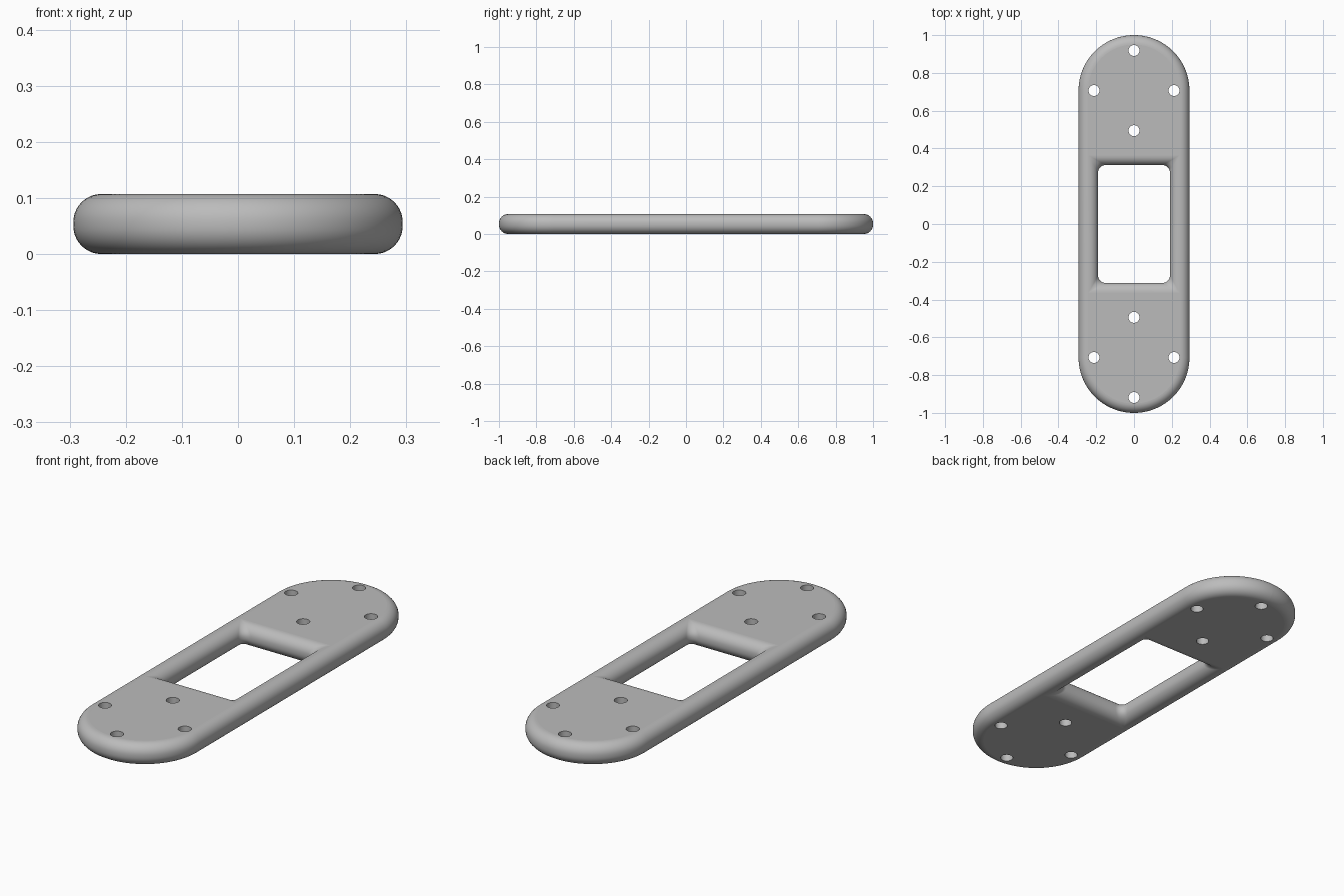
import bpy, bmesh
from math import sin, cos, pi

cube = bpy.data.objects.get("Cube")
if cube:
    bpy.data.objects.remove(cube, do_unlink=True)

HALF_W, END_Y, THICK, FILLET = 0.2935, 0.7065, 0.107, 0.05
WIN_X, WIN_Y, WIN_CORNER = 0.19, 0.312, 0.04
HOLE_R, HOLE_RING = 0.029, 0.212
STEPS = 10


def rounded_rect(hx, hy, r, seg):
    """Outline of a rectangle with rounded corners, counter-clockwise."""
    pts = []
    for i, (sx, sy) in enumerate([(1, 1), (-1, 1), (-1, -1), (1, -1)]):
        for k in range(seg + 1):
            a = (i + k / seg) * pi / 2
            pts.append((sx * (hx - r) + r * cos(a), sy * (hy - r) + r * sin(a)))
    return pts


def fillet_levels():
    """Pairs of (inset, height) from bottom to top around a rounded edge."""
    arc = [k / STEPS * pi / 2 for k in range(STEPS + 1)]
    low = [(FILLET * (1 - sin(a)), FILLET * (1 - cos(a))) for a in arc]
    return low + [(i, THICK - z) for i, z in reversed(low)]


def loft(bm, levels):
    """Wall through (outline, height) levels; returns bottom and top edges."""
    rings = [[bm.verts.new((x, y, z)) for x, y in pts] for pts, z in levels]
    n = len(rings[0])
    for a, b in zip(rings, rings[1:]):
        for i in range(n):
            j = (i + 1) % n
            bm.faces.new((a[i], a[j], b[j], b[i])).smooth = True
    return [[bm.edges.get((r[i], r[(i + 1) % n])) for i in range(n)]
            for r in (rings[0], rings[-1])]


bm = bmesh.new()
caps = [[], []]


def add_wall(levels):
    for cap, edges in zip(caps, loft(bm, levels)):
        cap.extend(edges)


# Outer rim with full-round ends (the tiny straight stays keep points distinct)
add_wall([(rounded_rect(HALF_W - i, END_Y + HALF_W - i, HALF_W - i - 0.0005, 24), z)
          for i, z in fillet_levels()])

# Window: rounded corners at the waist, sharpening toward both faces
add_wall([(rounded_rect(WIN_X + i, WIN_Y + i,
                        max(WIN_CORNER * (1 - i / FILLET), 0.001), 8), z)
          for i, z in fillet_levels()])

# Four screw holes around each end centre
for side in (-1, 1):
    for q in range(4):
        cx = HOLE_RING * cos(q * pi / 2)
        cy = side * END_Y + HOLE_RING * sin(q * pi / 2)
        ring = [(cx + HOLE_R * cos(k * pi / 16), cy + HOLE_R * sin(k * pi / 16))
                for k in range(32)]
        add_wall([(ring, 0), (ring, THICK)])

# Flat bottom and top faces between all the outlines
for cap in caps:
    bmesh.ops.triangle_fill(bm, use_beauty=True, edges=cap)
for f in bm.faces:
    if all(abs(v.co.z - f.verts[0].co.z) < 1e-6 for v in f.verts):
        f.smooth = False
bmesh.ops.recalc_face_normals(bm, faces=bm.faces)

mesh = bpy.data.meshes.new("mounting_plate")
bm.to_mesh(mesh)
bm.free()
plate = bpy.data.objects.new("mounting_plate", mesh)
bpy.context.collection.objects.link(plate)

# Single grey colour
grey = bpy.data.materials.new("plain_grey")
grey.use_nodes = True
colour = (0.5, 0.5, 0.5, 1)
grey.diffuse_color = colour
grey.node_tree.nodes["Principled BSDF"].inputs["Base Color"].default_value = colour
mesh.materials.append(grey)
